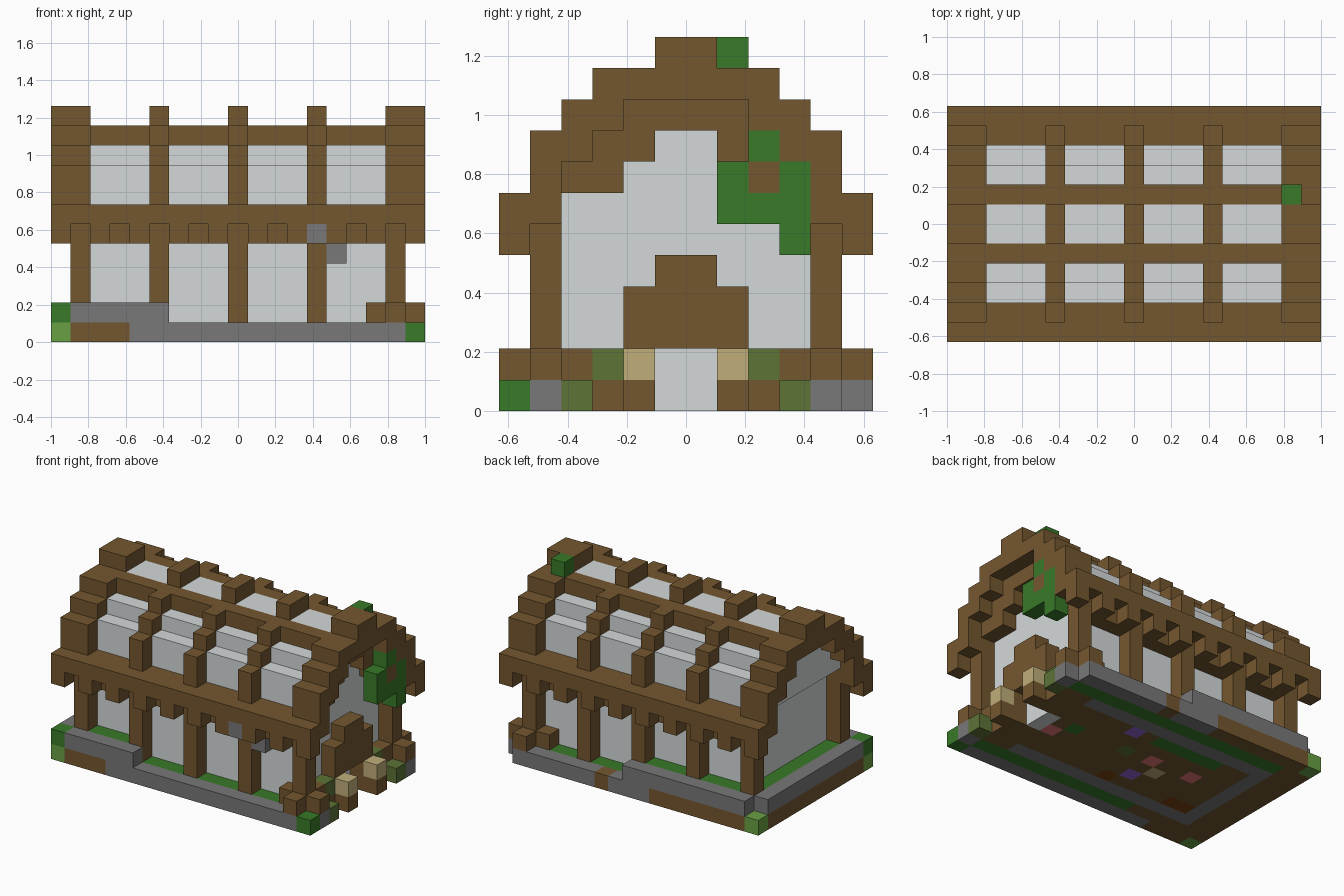
import bpy, bmesh
from mathutils import Vector

cube = bpy.data.objects.get("Cube")
if cube:
    bpy.data.objects.remove(cube, do_unlink=True)

U = 2 / 19                      # block size
NX, NY = 19, 12                 # footprint in blocks
PALETTE = {
    "timber brown": (116, 87, 47), "plaster white": (213, 217, 217),
    "stone grey": (120, 120, 120), "leaf green": (56, 122, 40),
    "light grass": (105, 160, 68), "moss olive": (93, 115, 54),
    "straw tan": (192, 174, 122), "petal pink": (240, 122, 122),
    "petal purple": (145, 100, 210), "rust brown": (122, 66, 18),
}
BROWN, WHITE, STONE, GREEN, GRASS, MOSS, TAN, PINK, PURPLE, RUST = PALETTE


def linear(c):
    c /= 255
    return c / 12.92 if c <= 0.04045 else ((c + 0.055) / 1.055) ** 2.4


materials = {}
for name, rgb in PALETTE.items():
    mat = bpy.data.materials.new(name)
    mat.use_nodes = True
    col = (*[linear(c) for c in rgb], 1)
    mat.diffuse_color = col
    mat.node_tree.nodes["Principled BSDF"].inputs["Base Color"].default_value = col
    materials[name] = mat

cells = {}                      # block position -> (part, colour)


def span(r):
    return (r,) if isinstance(r, int) else range(r[0], r[1] + 1)


def fill(part, color, xs, ys, zs, mirror=False):
    """Fill an inclusive block range, optionally mirrored front to back."""
    for x in span(xs):
        for y in span(ys):
            for z in span(zs):
                cells[x, y, z] = (part, color)
                if mirror:
                    cells[x, NY - 1 - y, z] = (part, color)


# Ground slab, with its banded underside
fill("ground", BROWN, (0, 17), (0, 11), 0)
fill("ground", GREEN, (6, 17), 1, 0)
fill("ground", GREEN, (2, 17), 10, 0)
fill("ground", STONE, (2, 15), 2, 0, True)
fill("ground", STONE, 2, (2, 9), 0)
fill("ground", GREEN, (5, 9), 8, 0)
fill("ground", RUST, (3, 4), 3, 0)
fill("ground", RUST, 9, 3, 0)

# Coloured blocks set into the floor
for x, y, color in ((15, 5, PINK), (14, 6, GREEN), (11, 8, PURPLE), (8, 4, PURPLE),
                    (7, 5, TAN), (5, 6, PINK), (8, 6, PINK), (10, 6, MOSS)):
    fill("flowers", color, x, y, 0)

# Kerb around the plot
fill("kerb", STONE, (1, 17), 0, 0, True)
fill("kerb", BROWN, (1, 3), 0, 0)
fill("kerb", BROWN, (1, 7), 11, 0)
fill("kerb", BROWN, 11, 11, 0)
fill("kerb", STONE, (1, 5), 0, 1)
fill("kerb", STONE, (1, 9), 11, 1)
fill("kerb", STONE, 0, (1, 10), 1)
fill("kerb", GRASS, 0, 0, 0, True)
fill("kerb", GREEN, 0, 0, 1)

# Raised lawn strip behind the high kerb
fill("lawn", GREEN, 1, (1, 10), 1)
fill("lawn", GREEN, (1, 5), 1, 1)
fill("lawn", GREEN, (1, 9), 10, 1)

# House walls and roof panels
fill("walls", WHITE, (2, 16), (2, 9), (1, 6))
fill("walls", WHITE, 16, (5, 6), 0)
fill("roof_panels", WHITE, (2, 16), (2, 9), (7, 8))
fill("roof_panels", WHITE, (2, 16), (3, 8), 9)
fill("roof_panels", WHITE, (2, 16), (5, 6), 10)
fill("purlins", BROWN, (2, 16), 4, 10, True)

# Eaves, with a continuous wall beam and alternate hanging teeth
fill("eaves", BROWN, (0, 18), (0, 1), 6, True)
fill("wall_beam", BROWN, (1, 17), 1, 5, True)
for x in range(0, NX, 2):
    fill("eaves_teeth", BROWN, x, 0, 5, True)

# Posts
for x in (1, 5, 9, 13, 17):
    fill("posts", BROWN, x, 1, (2 if x == 1 else 1, 5), True)

# Stepped roof frames: thick at both ends, single in between
for x in (0, 1, 5, 9, 13, 17, 18):
    fill("roof_frames", BROWN, x, 1, (7, 8), True)
    for y, z in ((2, 8), (2, 9), (3, 9), (3, 10), (4, 10)):
        fill("roof_frames", BROWN, x, y, z, True)
    fill("roof_frames", BROWN, x, 5, (10, 11), True)

# Gables: timber steps at the door end, plaster infill at the other
for y, z in (((2, 3), 7), ((3, 4), 8), ((4, 5), 9)):
    fill("gable_trim", BROWN, 17, y, z, True)
    fill("gable_infill", WHITE, 1, (y[0], 5), z, True)

# Doorway with its hood and step blocks
for y in (5, 6):
    del cells[17, y, 0]
fill("door_hood", BROWN, 17, (4, 7), (2, 3))
fill("door_hood", BROWN, 17, (5, 6), 4)
fill("door_sides", BROWN, 17, (3, 4), 0, True)
fill("door_sides", BROWN, 17, 4, 1, True)
fill("door_sides", BROWN, 18, 4, 0, True)
fill("lanterns", TAN, 18, 4, 1, True)
fill("shrubs", MOSS, 17, 3, 1, True)
fill("shrubs", MOSS, 18, 2, 0, True)
fill("step_stones", STONE, 18, 1, 0, True)
fill("corner_shrub", GREEN, 18, 0, 0)

# Stubs around the door-end corner posts
for x, y in ((16, 1), (18, 1), (17, 0), (17, 2)):
    fill("post_feet", BROWN, x, y, 1, True)

# Ivy on the door gable and ridge, around one timber block
for y, zs in ((7, (6, 7)), (8, 6), (8, 8), (9, (5, 7))):
    fill("ivy", GREEN, 18, y, zs)
fill("ivy", BROWN, 18, 8, 7)
fill("ivy", GREEN, 17, 7, 11)

# Loose stones on the front wall
fill("loose_stones", STONE, 13, 0, 5)
fill("loose_stones", STONE, 14, 1, 4)

# Turn each part's exposed block sides into a mesh
for part in dict.fromkeys(p for p, _ in cells.values()):
    bm = bmesh.new()
    names = []
    verts = {}
    for pos, (owner, color) in cells.items():
        if owner != part:
            continue
        if color not in names:
            names.append(color)
        for axis in range(3):
            for side in (0, 1):
                near = list(pos)
                near[axis] += 2 * side - 1
                if tuple(near) in cells:
                    continue
                loop = []
                for a, b in ((0, 0), (1, 0), (1, 1), (0, 1)):
                    p = list(pos)
                    p[axis] += side
                    p[(axis + 1) % 3] += a
                    p[(axis + 2) % 3] += b
                    p = tuple(p)
                    if p not in verts:
                        verts[p] = bm.verts.new(Vector((p[0] - NX / 2, p[1] - NY / 2, p[2])) * U)
                    loop.append(verts[p])
                face = bm.faces.new(loop if side else loop[::-1])
                face.material_index = names.index(color)
    mesh = bpy.data.meshes.new(part)
    bm.to_mesh(mesh)
    bm.free()
    for n in names:
        mesh.materials.append(materials[n])
    bpy.context.collection.objects.link(bpy.data.objects.new(part, mesh))
